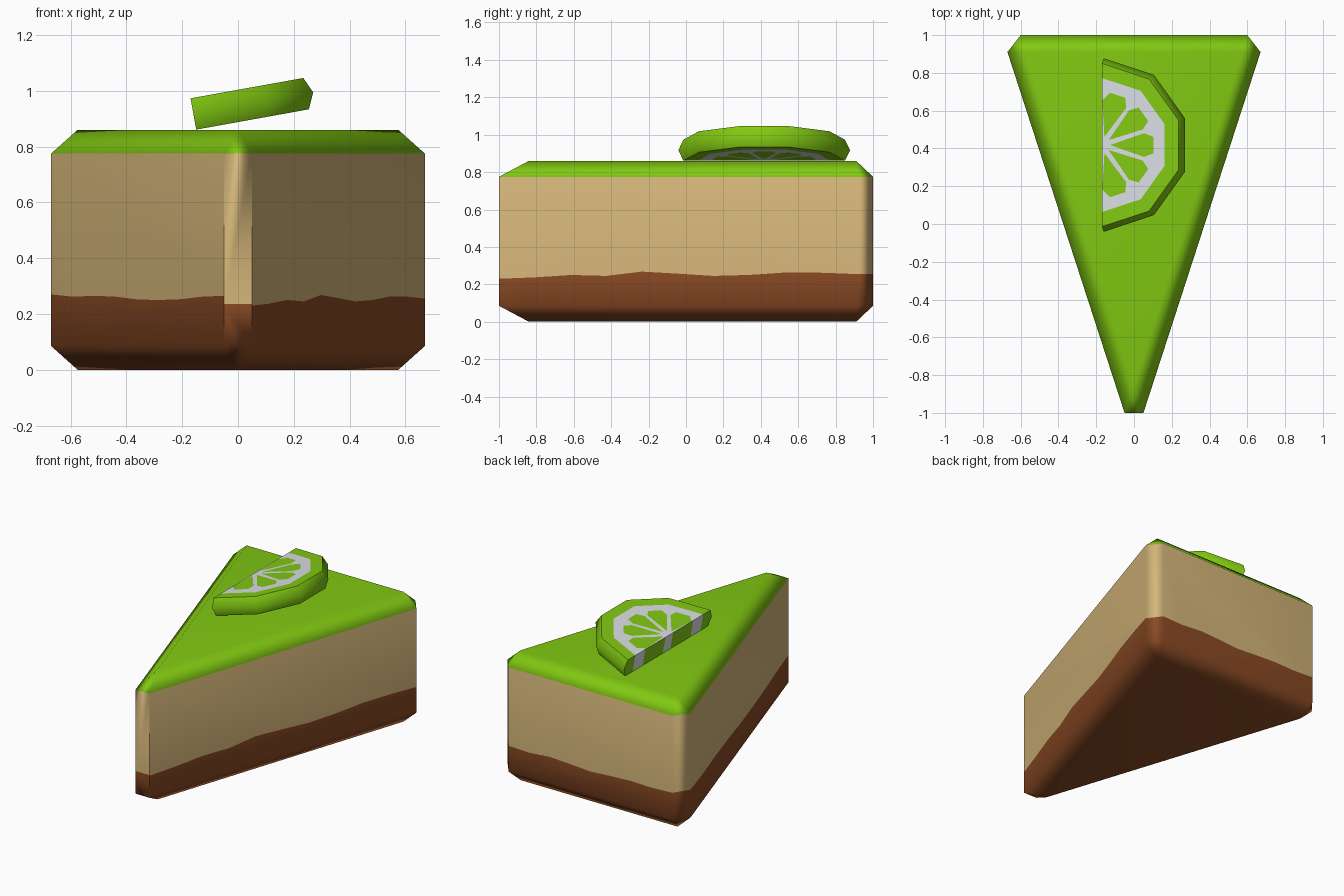
import bpy, bmesh, math
from mathutils import Vector

if "Cube" in bpy.data.objects:
    bpy.data.objects.remove(bpy.data.objects["Cube"])


def material(name, rgb):
    m = bpy.data.materials.new(name)
    m.diffuse_color = (*rgb, 1)
    m.use_nodes = True
    m.node_tree.nodes["Principled BSDF"].inputs["Base Color"].default_value = m.diffuse_color
    return m


GREEN, CREAM, BROWN, PITH = range(4)
MATS = [material("lime green", (0.22, 0.58, 0.006)),
        material("cream filling", (0.672, 0.474, 0.195)),
        material("biscuit brown", (0.26, 0.07, 0.018)),
        material("pale pith", (0.70, 0.73, 0.775))]


def build(name, polys, inside, angle):
    """Make an object from (points, material) pairs, facing away from inside."""
    bm = bmesh.new()
    inside = Vector(inside)
    for pts, mat in polys:
        f = bm.faces.new([bm.verts.new(p) for p in pts])
        f.normal_update()
        if f.normal.dot(f.calc_center_median() - inside) < 0:
            f.normal_flip()
        f.material_index = mat
        f.smooth = True
    bmesh.ops.remove_doubles(bm, verts=bm.verts[:], dist=1e-5)
    me = bpy.data.meshes.new(name)
    bm.to_mesh(me)
    bm.free()
    for m in MATS:
        me.materials.append(m)
    me.set_sharp_from_angle(angle=math.radians(angle))
    ob = bpy.data.objects.new(name, me)
    bpy.context.collection.objects.link(ob)
    wn = ob.modifiers.new("weighted normals", 'WEIGHTED_NORMAL')
    wn.keep_sharp = True
    return ob


# --- Cake wedge: bevelled triangular prism with a wavy biscuit line ---
LOW, HIGH, TOP = 0.085, 0.775, 0.86
outline = [(-0.05, -1), (0.05, -1), (0.67, 0.91), (0.6, 1), (-0.6, 1), (-0.67, 0.91)]
inset = [(0, -0.84), (0.575, 0.91), (-0.575, 0.91)]
# biscuit height along each wall, evenly spaced
waves = [[0.235, 0.235],
         [0.23, 0.237, 0.25, 0.245, 0.268, 0.257, 0.245, 0.25, 0.263, 0.262, 0.255],
         [0.255, 0.255],
         [0.255, 0.25, 0.262, 0.255, 0.245, 0.255, 0.262, 0.258, 0.265],
         [0.265, 0.27],
         [0.27, 0.262, 0.265, 0.262, 0.252, 0.25, 0.253, 0.262, 0.265]]
polys = [([(*p, TOP) for p in inset], GREEN), ([(*p, 0) for p in inset], BROWN)]
for i, wave in enumerate(waves):
    a, b = Vector(outline[i]), Vector(outline[(i + 1) % 6])
    n = len(wave) - 1
    line = [(*a.lerp(b, k / n), z) for k, z in enumerate(wave)]
    polys.append((line + [(*b, HIGH), (*a, HIGH)], CREAM))
    polys.append((line + [(*b, LOW), (*a, LOW)], BROWN))
    # bevels: a triangle at each corner, a quad along each long side
    c, d = inset[i // 2], inset[((i + 1) // 2) % 3]
    for z0, z1, mat in ((HIGH, TOP, GREEN), (LOW, 0, BROWN)):
        pts = [(*a, z0), (*b, z0), (*d, z1)]
        if c != d:
            pts.append((*c, z1))
        polys.append((pts, mat))
build("cake_slice", polys, (0, 0.3, 0.43), 180)

# --- Lime garnish: half of a ten-sided disc with rind, pith and segments ---
H, R_MID, R_RIM, R_PITH, R_FLESH = 0.057, 0.459, 0.432, 0.355, 0.28


def at(r, deg, z):
    t = math.radians(deg)
    return (r * math.cos(t), r * math.sin(t), z)


polys = []
for k in range(5):
    a, b = -90 + 36 * k, -54 + 36 * k
    mid = (a + b) / 2
    ga = 0.5 if k == 0 else 2.5
    gb = 0.5 if k == 4 else 2.5
    for z in (H, -H):
        # outer rind and flat rind ring
        polys.append(([at(R_MID, a, 0), at(R_MID, b, 0), at(R_RIM, b, z), at(R_RIM, a, z)], GREEN))
        polys.append(([at(R_RIM, a, z), at(R_RIM, b, z), at(R_PITH, b, z), at(R_PITH, a, z)], GREEN))
        # juicy segment framed by pith
        centre, p0, p1 = (0, 0, z), at(R_PITH, a, z), at(R_PITH, b, z)
        apex = at(0.045, mid, z)
        f0, f1 = at(0.235, a + ga, z), at(0.235, b - gb, z)
        m0, m1 = at(R_FLESH, a + 9, z), at(R_FLESH, b - 9, z)
        polys.append(([apex, f0, m0, m1, f1], GREEN))
        polys.append(([centre, p0, f0, apex], PITH))
        polys.append(([centre, apex, f1, p1], PITH))
        polys.append(([p0, p1, f1, m1, m0, f0], PITH))
# straight cut face
for s in (1, -1):
    polys.append(([(0, s * R_MID, 0), (0, s * R_RIM, H), (0, s * R_PITH, H),
                   (0, s * R_PITH, -H), (0, s * R_RIM, -H)], GREEN))
    for r0, r1, mat in ((R_PITH, 0.25, PITH), (0.25, 0.04, GREEN), (0.04, 0, PITH)):
        polys.append(([(0, s * r0, H), (0, s * r1, H), (0, s * r1, -H), (0, s * r0, -H)], mat))
lime = build("lime_garnish", polys, (0.15, 0, 0), 60)
lime.location = (-0.16, 0.418, 0.917)
lime.rotation_euler = (0, math.radians(-10.2), 0)
